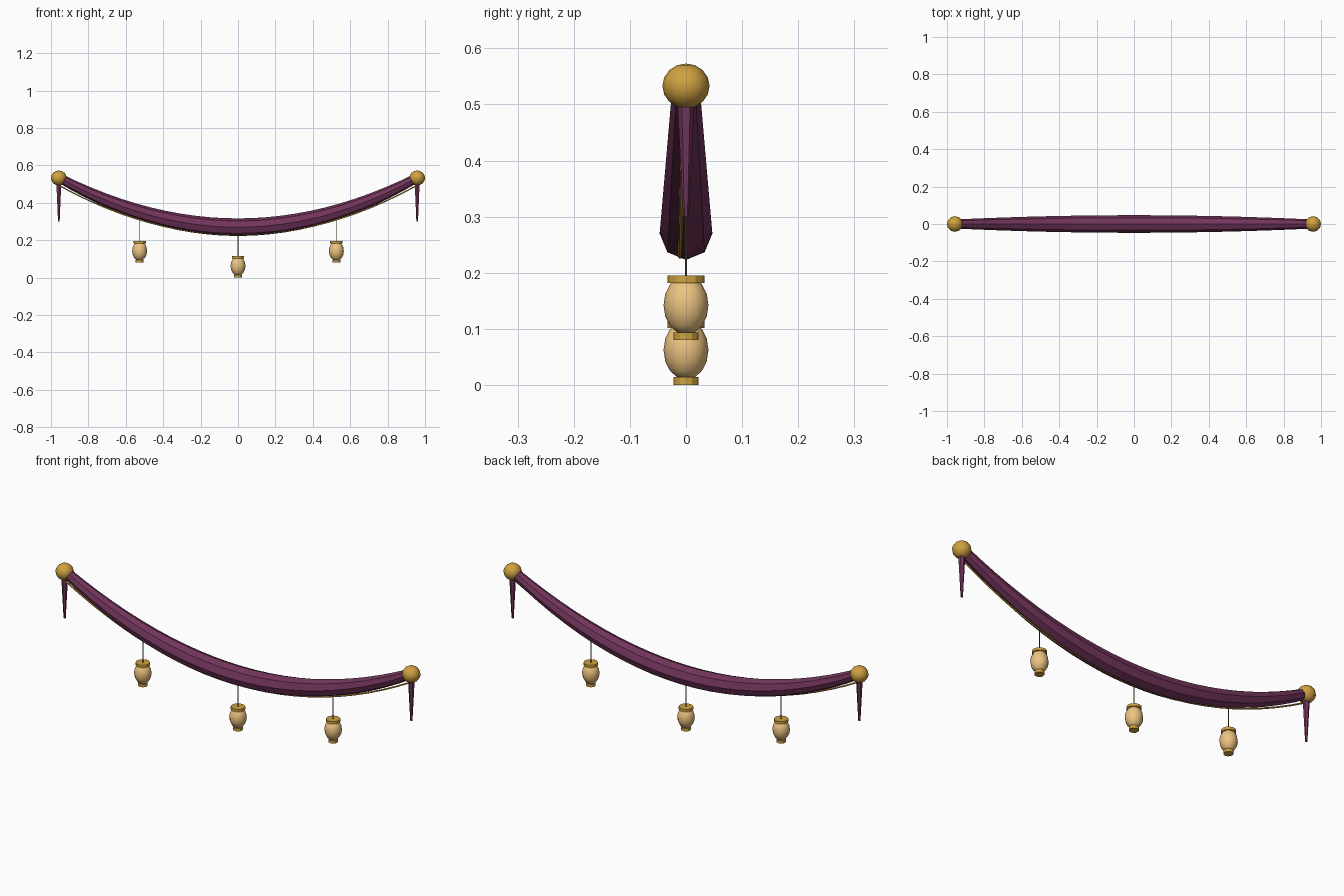
import bpy, math
from mathutils import Vector

if "Cube" in bpy.data.objects:
    bpy.data.objects.remove(bpy.data.objects["Cube"])

END_X, END_Z, SAG_Z = 0.958, 0.535, 0.27


def material(name, color):
    m = bpy.data.materials.new(name)
    m.diffuse_color = (*color, 1)
    m.use_nodes = True
    m.node_tree.nodes["Principled BSDF"].inputs["Base Color"].default_value = m.diffuse_color
    return m


cloth = material("plum_cloth", (0.17, 0.035, 0.105))
gold = material("gold", (0.62, 0.36, 0.05))
paper = material("warm_paper", (0.85, 0.55, 0.22))
cord = material("dark_cord", (0.2, 0.12, 0.03))


def height(x):
    return SAG_Z + (END_Z - SAG_Z) * (x / END_X) ** 2


def radius(x):
    return 0.047 - 0.023 * (x / END_X) ** 2


def finish(name, mat, smooth=False):
    ob = bpy.context.object
    ob.name = name
    ob.data.materials.append(mat)
    if smooth:
        bpy.ops.object.shade_smooth_by_angle(angle=math.radians(50))
    return ob


def cone(name, mat, x, z0, z1, r0, r1, sides):
    bpy.ops.mesh.primitive_cone_add(vertices=sides, radius1=r0, radius2=r1,
                                    depth=z1 - z0, location=(x, 0, (z0 + z1) / 2))
    return finish(name, mat)


def ball(name, mat, x, z, r, rz):
    bpy.ops.mesh.primitive_uv_sphere_add(segments=12, ring_count=8, radius=1,
                                         location=(x, 0, z))
    bpy.context.object.scale = (r, r, rz)
    bpy.ops.object.transform_apply(location=False, rotation=False, scale=True)
    return finish(name, mat, True)


def sweep(name, mat, centre, rad, sides, steps=24):
    """Capped tube swept along x, rings perpendicular to the sagging path."""
    verts, faces = [], []
    for i in range(steps + 1):
        x = END_X * (2 * i / steps - 1)
        slope = 2 * (END_Z - SAG_Z) * x / END_X ** 2
        up = Vector((-slope, 0, 1)).normalized()
        for k in range(sides):
            a = 2 * math.pi * k / sides
            verts.append(centre(x) + rad(x) * (Vector((0, math.cos(a), 0)) + up * math.sin(a)))
    for i in range(steps):
        for k in range(sides):
            a, b = i * sides + k, i * sides + (k + 1) % sides
            faces.append((a, b, b + sides, a + sides))
    faces.append(tuple(reversed(range(sides))))
    faces.append(tuple(range(steps * sides, (steps + 1) * sides)))
    me = bpy.data.meshes.new(name)
    me.from_pydata(verts, [], faces)
    me.update()
    me.materials.append(mat)
    ob = bpy.data.objects.new(name, me)
    bpy.context.collection.objects.link(ob)
    return ob


# Draped cloth and the gold trim along its lower front edge
sweep("swag", cloth, lambda x: Vector((x, 0, height(x))), radius, 8)
sweep("trim", gold, lambda x: Vector((x, -0.22 * radius(x), height(x) - 0.041)),
      lambda x: 0.004, 6)

# End knobs with hanging cloth tails
for side, s in (("left", -1), ("right", 1)):
    x = s * END_X
    ball(side + "_knob", gold, x, END_Z - 0.002, 0.042, 0.04)
    cone(side + "_tail", cloth, x, 0.30, 0.52, 0.005, 0.016, 6)

# Hanging lanterns: string, body and two caps
for label, x in (("left", -0.526), ("middle", 0), ("right", 0.526)):
    z = height(x) - 0.2125
    cone(label + "_string", cord, x, z + 0.05, height(x) - 0.02, 0.002, 0.002, 6)
    ball(label + "_lantern", paper, x, z + 0.005, 0.04, 0.053)
    cone(label + "_top_cap", gold, x, z + 0.0445, z + 0.0575, 0.033, 0.033, 12)
    cone(label + "_bottom_cap", gold, x, z - 0.0575, z - 0.0435, 0.022, 0.022, 12)
